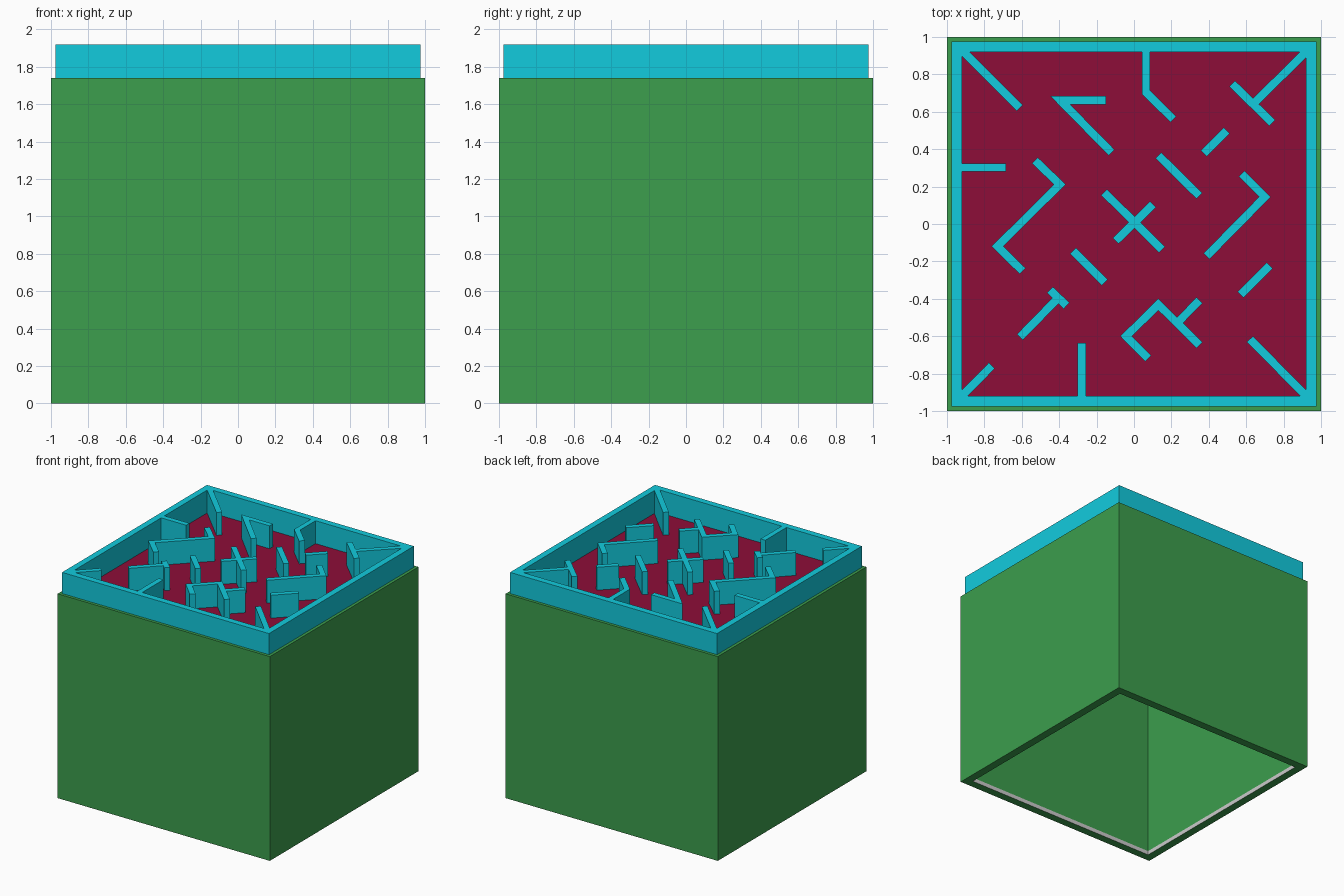
import bpy, bmesh
from mathutils import Vector

if "Cube" in bpy.data.objects:
    bpy.data.objects.remove(bpy.data.objects["Cube"])

FLOOR, TOP = 1.725, 1.92


def material(name, rgb):
    m = bpy.data.materials.new(name)
    m.diffuse_color = (*rgb, 1)
    m.use_nodes = True
    m.node_tree.nodes["Principled BSDF"].inputs["Base Color"].default_value = m.diffuse_color
    return m


green = material("green", (0.045, 0.342, 0.074))
cyan = material("cyan", (0.006, 0.6, 0.73))
crimson = material("crimson", (0.27, 0.004, 0.04))


def finish(name, bm, *mats):
    bmesh.ops.recalc_face_normals(bm, faces=bm.faces[:])
    me = bpy.data.meshes.new(name)
    bm.to_mesh(me)
    bm.free()
    for m in mats:
        me.materials.append(m)
    ob = bpy.data.objects.new(name, me)
    bpy.context.collection.objects.link(ob)
    return ob


def square_frame(name, profile, mats, second=()):
    """Sweep a closed (half width, z) profile round a square."""
    bm = bmesh.new()
    corners = ((-1, -1), (1, -1), (1, 1), (-1, 1))
    rings = [[bm.verts.new((x * r, y * r, z)) for x, y in corners] for r, z in profile]
    for i, a in enumerate(rings):
        b = rings[(i + 1) % len(rings)]
        for k in range(4):
            n = (k + 1) % 4
            f = bm.faces.new((a[k], a[n], b[n], b[k]))
            f.material_index = 1 if i in second else 0
    return finish(name, bm, *mats)


def partition(name, path, width=0.045):
    """Upright wall following a path, with mitred corners."""
    pts = [Vector(p) for p in path]
    sides = []
    for a, b in zip(pts, pts[1:]):
        d = (b - a).normalized()
        sides.append(Vector((-d.y, d.x)))
    bm = bmesh.new()
    cols = []
    for i, p in enumerate(pts):
        n0, n1 = sides[max(i - 1, 0)], sides[min(i, len(sides) - 1)]
        off = (n0 + n1) / (1 + n0.dot(n1)) * width / 2
        cols.append([bm.verts.new((*(p + s * off), z)) for s, z in
                     ((1, FLOOR - 0.01), (-1, FLOOR - 0.01), (-1, TOP), (1, TOP))])
    for a, b in zip(cols, cols[1:]):
        for k in range(4):
            n = (k + 1) % 4
            bm.faces.new((a[k], a[n], b[n], b[k]))
    bm.faces.new(cols[0])
    bm.faces.new(cols[-1])
    return finish(name, bm, cyan)


# Hollow box, open below, with a bare strip inside the bottom rim
square_frame("box_shell", [(0.93, 0.035), (0.93, 0), (1, 0), (1, 1.74), (0.93, 1.74)],
             (green, None), second=(0,))

# Ceiling of the box and coloured maze floor
for name, lo, hi, mat in (("box_ceiling", 1.67, 1.70, green), ("maze_floor", 1.70, FLOOR, crimson)):
    bm = bmesh.new()
    bmesh.ops.create_cube(bm, size=1)
    for v in bm.verts:
        v.co = (v.co.x * 1.86, v.co.y * 1.86, hi if v.co.z > 0 else lo)
    finish(name, bm, mat)

# Outer maze wall
square_frame("maze_border", [(0.92, 1.72), (0.975, 1.72), (0.975, TOP), (0.92, TOP)], (cyan,))

# Inner maze partitions
paths = [
    # walls growing from the border
    [(-0.93, 0.94), (-0.61, 0.62)],
    [(0.93, 0.93), (0.635, 0.64)],
    [(-0.93, -0.93), (-0.76, -0.757)],
    [(0.93, -0.93), (0.62, -0.615)],
    [(-0.94, 0.302), (-0.685, 0.302)],
    [(-0.28, -0.94), (-0.28, -0.635)],
    [(0.064, 0.94), (0.064, 0.705), (0.21, 0.56)],
    # free-standing walls
    [(0.525, 0.75), (0.74, 0.54)],
    [(-0.15, 0.662), (-0.395, 0.662), (-0.12, 0.382)],
    [(-0.53, 0.34), (-0.397, 0.212), (-0.73, -0.12), (-0.595, -0.252)],
    [(0.372, 0.377), (0.495, 0.5)],
    [(0.13, 0.367), (0.35, 0.15)],
    [(-0.16, 0.17), (0.15, -0.137)],
    [(-0.098, -0.09), (0.102, 0.105)],
    [(0.575, 0.27), (0.7, 0.145), (0.388, -0.172)],
    [(-0.327, -0.143), (-0.157, -0.313)],
    [(0.725, -0.222), (0.57, -0.378)],
    [(-0.45, -0.352), (-0.36, -0.437)],
    [(-0.405, -0.395), (-0.61, -0.605)],
    [(0.076, -0.72), (-0.042, -0.6), (0.13, -0.43), (0.35, -0.648)],
    [(0.235, -0.525), (0.35, -0.408)],
]
for i, p in enumerate(paths):
    partition(f"maze_partition_{i + 1}", p)
